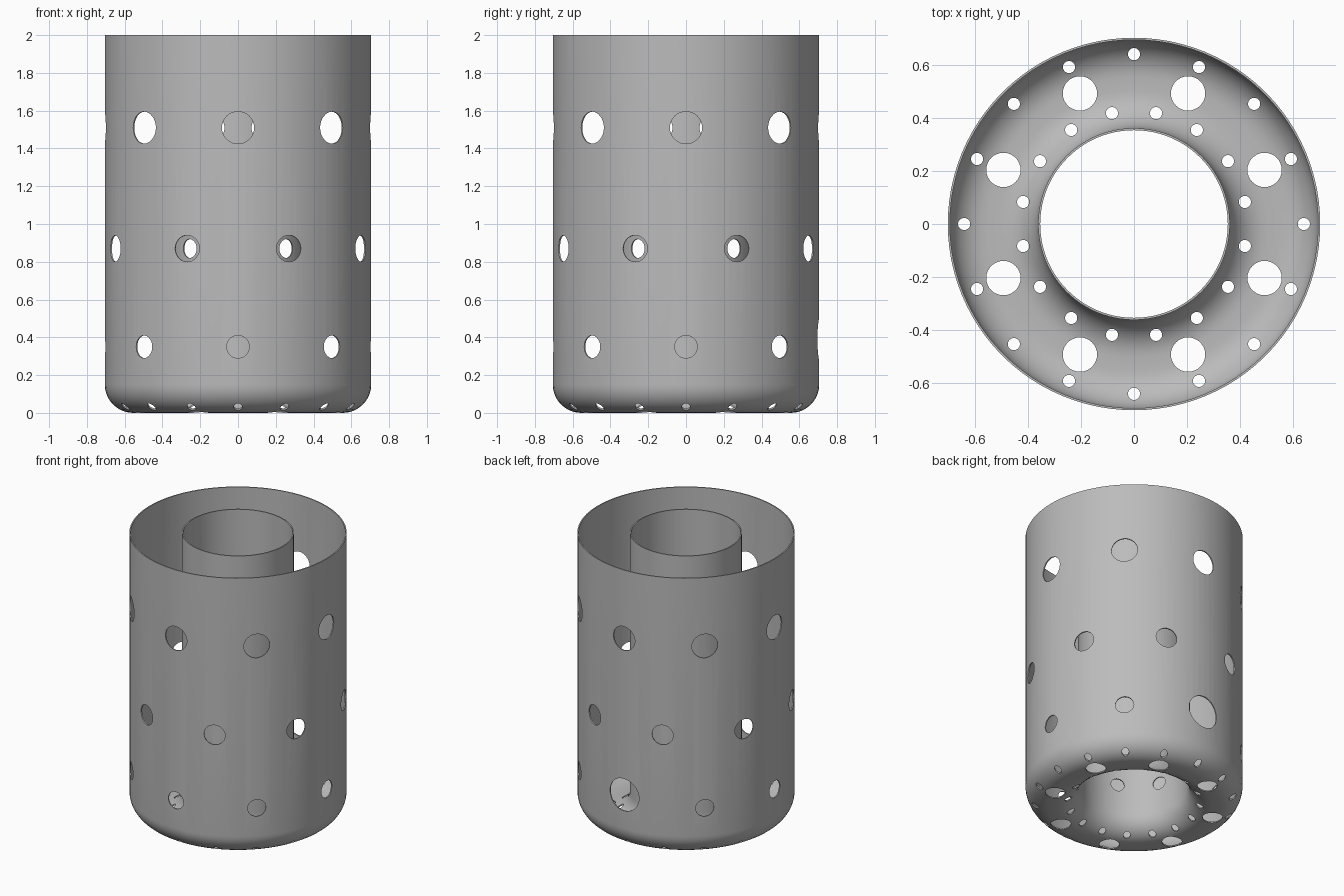
import bpy, bmesh
from math import pi, sin, cos, radians
from mathutils import Matrix, Vector

cube = bpy.data.objects.get("Cube")
if cube:
    bpy.data.objects.remove(cube)

OUTER, INNER, WALL, FILLET, HEIGHT, SEGS = 0.705, 0.355, 0.008, 0.15, 2.0, 96

metal = bpy.data.materials.new("grey metal")
metal.use_nodes = True
metal.diffuse_color = (0.5, 0.5, 0.5, 1)
metal.node_tree.nodes["Principled BSDF"].inputs["Base Color"].default_value = (0.5, 0.5, 0.5, 1)


def make_object(name, bm):
    bmesh.ops.recalc_face_normals(bm, faces=bm.faces)
    mesh = bpy.data.meshes.new(name)
    bm.to_mesh(mesh)
    bm.free()
    mesh.materials.append(metal)
    obj = bpy.data.objects.new(name, mesh)
    bpy.context.collection.objects.link(obj)
    return obj


def u_profile(inset):
    """Half section of the ring-shaped cup, from outer rim to inner rim."""
    rad, steps = FILLET - inset, 10
    pts = [(OUTER - inset, HEIGHT)]
    for i in range(steps + 1):
        a = pi / 2 * i / steps
        pts.append((OUTER - FILLET + rad * cos(a), FILLET - rad * sin(a)))
    for i in range(steps + 1):
        a = pi / 2 * (1 - i / steps)
        pts.append((INNER + FILLET - rad * cos(a), FILLET - rad * sin(a)))
    pts.append((INNER + inset, HEIGHT))
    return pts


# Double-walled cup: closed section turned round the z axis
section = u_profile(0) + u_profile(WALL)[::-1]
bm = bmesh.new()
rings = [[bm.verts.new((r * cos(2 * pi * k / SEGS), r * sin(2 * pi * k / SEGS), z))
          for r, z in section] for k in range(SEGS)]
n = len(section)
for k in range(SEGS):
    a, b = rings[k], rings[(k + 1) % SEGS]
    for j in range(n):
        m = (j + 1) % n
        bm.faces.new((a[j], b[j], b[m], a[m]))
liner = make_object("perforated_double_wall_cup", bm)

# Drills for every hole
drills = bmesh.new()


def drill(center, direction, radius, depth):
    turn = Vector(direction).to_track_quat('Z', 'Y').to_matrix().to_4x4()
    bmesh.ops.create_cone(drills, cap_ends=True, segments=32, radius1=radius, radius2=radius,
                          depth=depth, matrix=Matrix.Translation(center) @ turn)


def side_hole(wall, degrees, z, radius):
    a = radians(degrees)
    d = Vector((cos(a), sin(a), 0))
    drill(d * wall + Vector((0, 0, z)), d, radius, 0.14)


def floor_holes(count, ring, start, radius):
    for k in range(count):
        a = radians(start + 360 * k / count)
        drill((ring * cos(a), ring * sin(a), 0.01), (0, 0, 1), radius, 0.2)


# Three staggered rows: height, outer start angle, outer radius, inner radius
for z, start, r_out, r_in in ((1.51, 0, 0.085, 0.07), (0.87, 22.5, 0.07, 0.05), (0.35, 0, 0.06, 0.045)):
    for k in range(8):
        angle = start + 45 * k
        side_hole(INNER, angle + 22.5, z, r_in)
        if z < 0.5 and angle == 90:
            side_hole(OUTER, angle, 0.39, 0.115)  # larger port at the back
        else:
            side_hole(OUTER, angle, z, r_out)

floor_holes(16, 0.643, 0, 0.023)
floor_holes(8, 0.535, 22.5, 0.065)
floor_holes(16, 0.428, 11.25, 0.023)

cutter = make_object("hole_cutter", drills)
cutter.hide_render = True

# Cut the holes and smooth the walls
cut = liner.modifiers.new("holes", 'BOOLEAN')
cut.operation = 'DIFFERENCE'
cut.solver = 'EXACT'
cut.object = cutter
bpy.ops.object.select_all(action='DESELECT')
liner.select_set(True)
bpy.context.view_layer.objects.active = liner
bpy.ops.object.modifier_apply(modifier=cut.name)
bpy.data.objects.remove(cutter)
bpy.ops.object.shade_smooth_by_angle(angle=radians(30))
